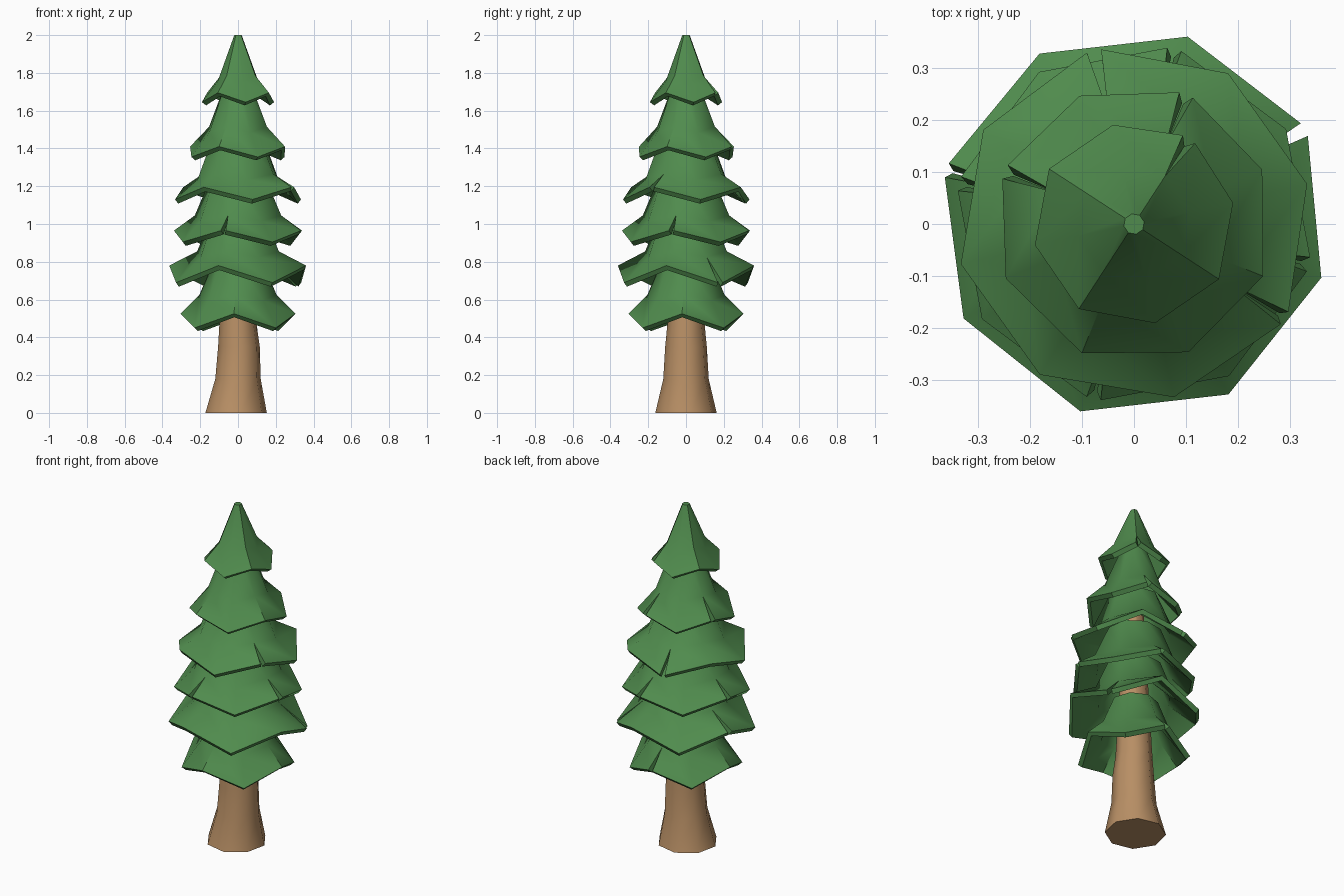
import bpy, bmesh
from math import cos, sin, radians

if "Cube" in bpy.data.objects:
    bpy.data.objects.remove(bpy.data.objects["Cube"])


def material(name, rgb):
    m = bpy.data.materials.new(name)
    m.diffuse_color = (*rgb, 1)
    m.use_nodes = True
    m.node_tree.nodes["Principled BSDF"].inputs["Base Color"].default_value = m.diffuse_color
    return m


GREEN = material("needles", (0.08, 0.26, 0.075))
BROWN = material("bark", (0.48, 0.275, 0.13))


def finish(name, bm, mat, thickness=0):
    bmesh.ops.recalc_face_normals(bm, faces=bm.faces)
    mesh = bpy.data.meshes.new(name)
    bm.to_mesh(mesh)
    bm.free()
    ob = bpy.data.objects.new(name, mesh)
    bpy.context.collection.objects.link(ob)
    mesh.materials.append(mat)
    bpy.ops.object.select_all(action='DESELECT')
    ob.select_set(True)
    bpy.context.view_layer.objects.active = ob
    if thickness:
        s = ob.modifiers.new("thickness", 'SOLIDIFY')
        s.thickness = thickness
        s.offset = -1
        bpy.ops.object.modifier_apply(modifier=s.name)
    bpy.ops.object.shade_smooth_by_angle(angle=radians(50))
    return ob


def polar(r, deg, z):
    return (r * cos(radians(deg)), r * sin(radians(deg)), z)


# Eight-sided skirt with a zigzag hem; a notch splits the hem at a corner
def skirt(name, low_angle, top, mid, r_hem, z_low, z_high, notches, cap=False):
    bm = bmesh.new()
    cols = []
    for i in range(8):
        a = low_angle + 45 * i
        z = z_high if i % 2 else z_low
        dz = 0.015 if i % 2 else -0.015
        t = bm.verts.new(polar(top[0], a, top[1]))
        m = bm.verts.new(polar(mid[0], a, mid[1] + dz))
        gap = 0.8 / r_hem if i in notches else 0
        left = bm.verts.new(polar(r_hem, a - gap, z))
        right = bm.verts.new(polar(r_hem, a + gap, z)) if gap else left
        cols.append((t, m, left, right))
    for i in range(8):
        p, q = cols[i], cols[(i + 1) % 8]
        bm.faces.new((p[0], p[1], q[1], q[0]))
        bm.faces.new((p[1], p[3], q[2], q[1]))
    if cap:
        bm.faces.new([c[0] for c in cols])
    return finish(name, bm, GREEN, 0.028)


# Foliage tiers, bottom to top
tiers = [
    (41, (0.13, 0.80), (0.205, 0.61), 0.305, 0.45, 0.525, {1}),
    (29, (0.15, 1.03), (0.225, 0.84), 0.375, 0.69, 0.78, {0, 3}),
    (32, (0.15, 1.24), (0.235, 1.03), 0.345, 0.905, 0.965, {1, 3, 5, 7}),
    (13, (0.14, 1.45), (0.22, 1.25), 0.342, 1.13, 1.195, {1, 7}),
    (23, (0.07, 1.75), (0.165, 1.50), 0.268, 1.355, 1.41, {1, 3}),
    (12, (0.02, 2.00), (0.11, 1.77), 0.195, 1.645, 1.695, {1}),
]
tiers[3][6].clear()
tiers[3][6].update({2, 7})
for n, t in enumerate(tiers):
    skirt(f"foliage_tier_{n + 1}", *t, cap=(n == len(tiers) - 1))

# Flared trunk tapering up through the tiers
bm = bmesh.new()
rings = []
for r, z, x in [(0.165, 0, -0.01), (0.122, 0.18, 0.0), (0.112, 0.35, 0.005),
                (0.1, 0.47, 0), (0.03, 1.8, 0)]:
    ring = [polar(r, 10 + 45 * i, z) for i in range(8)]
    rings.append([bm.verts.new((p[0] + x, p[1], p[2])) for p in ring])
for a, b in zip(rings, rings[1:]):
    for i in range(8):
        j = (i + 1) % 8
        bm.faces.new((a[i], a[j], b[j], b[i]))
bm.faces.new(rings[0])
bm.faces.new(rings[-1])
finish("trunk", bm, BROWN)
